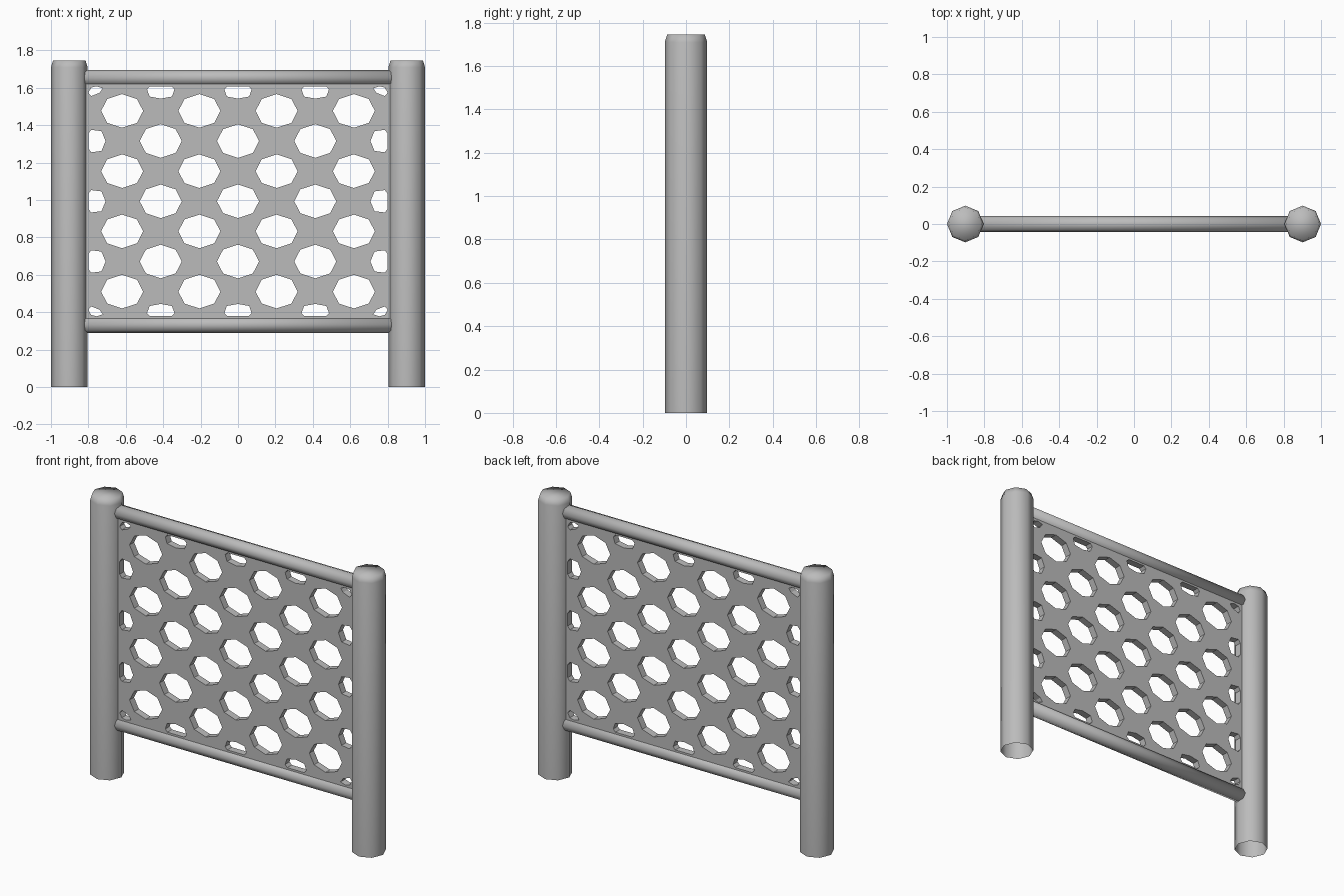
import bpy
import bmesh
from math import cos, sin, pi

old = bpy.data.objects.get("Cube")
if old:
    bpy.data.objects.remove(old, do_unlink=True)

# One plain grey for everything
grey = bpy.data.materials.new("plain grey")
grey.use_nodes = True
colour = (0.5, 0.5, 0.5, 1)
grey.diffuse_color = colour
grey.node_tree.nodes["Principled BSDF"].inputs["Base Color"].default_value = colour

POST_X, POST_R = 0.902, 0.098
RAIL_Z, RAIL_R = (0.333, 1.653), 0.043
MID_Z = sum(RAIL_Z) / 2


def turned(name, profile, close_start, close_end):
    """Eight-sided smooth solid from (radius, height) pairs."""
    bm = bmesh.new()
    rings = [[bm.verts.new((r * cos(k * pi / 4), r * sin(k * pi / 4), h)) for k in range(8)]
             for r, h in profile]
    for a, b in zip(rings, rings[1:]):
        for k in range(8):
            n = (k + 1) % 8
            bm.faces.new((a[k], a[n], b[n], b[k]))
    if close_start:
        bm.faces.new(rings[0][::-1])
    if close_end:
        bm.faces.new(rings[-1])
    for f in bm.faces:
        f.smooth = True
    mesh = bpy.data.meshes.new(name)
    bm.to_mesh(mesh)
    bm.free()
    mesh.materials.append(grey)
    obj = bpy.data.objects.new(name, mesh)
    bpy.context.collection.objects.link(obj)
    return obj


# Posts, open underneath, with a bevelled top
for side, name in ((1, "left_post"), (-1, "right_post")):
    post = turned(name, [(POST_R, 0), (POST_R, 1.71), (0.087, 1.745)], False, True)
    post.location.x = side * POST_X

# Rails running into the posts
for z, name in zip(RAIL_Z, ("bottom_rail", "top_rail")):
    rail = turned(name, [(RAIL_R, -0.88), (RAIL_R, 0.88)], True, True)
    rail.rotation_euler.y = pi / 2
    rail.location.z = z

# Perforated panel: a filled outline with hole outlines, given thickness
curve = bpy.data.curves.new("panel", "CURVE")
curve.dimensions = "2D"
curve.fill_mode = "BOTH"
curve.extrude = 0.022


def outline(points):
    spline = curve.splines.new("POLY")
    spline.points.add(len(points) - 1)
    for p, (x, z) in zip(spline.points, points):
        p.co = (x, z, 0, 1)
    spline.use_cyclic_u = True


half_h = RAIL_Z[1] - MID_Z
outline([(-0.815, -half_h), (0.815, -half_h), (0.815, half_h), (-0.815, half_h)])

STEP_X, STEP_Z = 0.413, 0.322


def hole(cx, cz):
    outline([(cx + 0.1125 * cos(k * pi / 4), cz + 0.09 * sin(k * pi / 4)) for k in range(8)])


# Staggered full holes
for col in range(4):
    for row in range(4):
        hole((col - 1.5) * STEP_X, (row - 1.5) * STEP_Z)
for col in (-1, 0, 1):
    for row in (-1, 0, 1):
        hole(col * STEP_X, row * STEP_Z)

# Cut-off holes along the four edges, and in the corners
SIDE = [(0.80, 0.04), (0.785, 0.06), (0.73, 0.053), (0.708, 0),
        (0.73, -0.053), (0.785, -0.06), (0.80, -0.04)]
TOP = [(-0.058, 0.614), (-0.073, 0.598), (-0.06, 0.56), (0, 0.549),
       (0.06, 0.56), (0.073, 0.598), (0.058, 0.614)]
CORNER = [(0.80, 0.58), (0.785, 0.562), (0.74, 0.58), (0.723, 0.604),
          (0.755, 0.615), (0.785, 0.608)]
for s in (1, -1):
    for n in (-1, 0, 1):
        outline([(s * x, z + n * STEP_Z) for x, z in SIDE])
        outline([(x + n * STEP_X, s * z) for x, z in TOP])
    for t in (1, -1):
        outline([(s * x, t * z) for x, z in CORNER])

panel = bpy.data.objects.new("panel", curve)
bpy.context.collection.objects.link(panel)
curve.materials.append(grey)
panel.rotation_euler.x = pi / 2
panel.location.z = MID_Z
bpy.ops.object.select_all(action="DESELECT")
panel.select_set(True)
bpy.context.view_layer.objects.active = panel
bpy.ops.object.convert(target="MESH")
bpy.ops.object.shade_flat()
